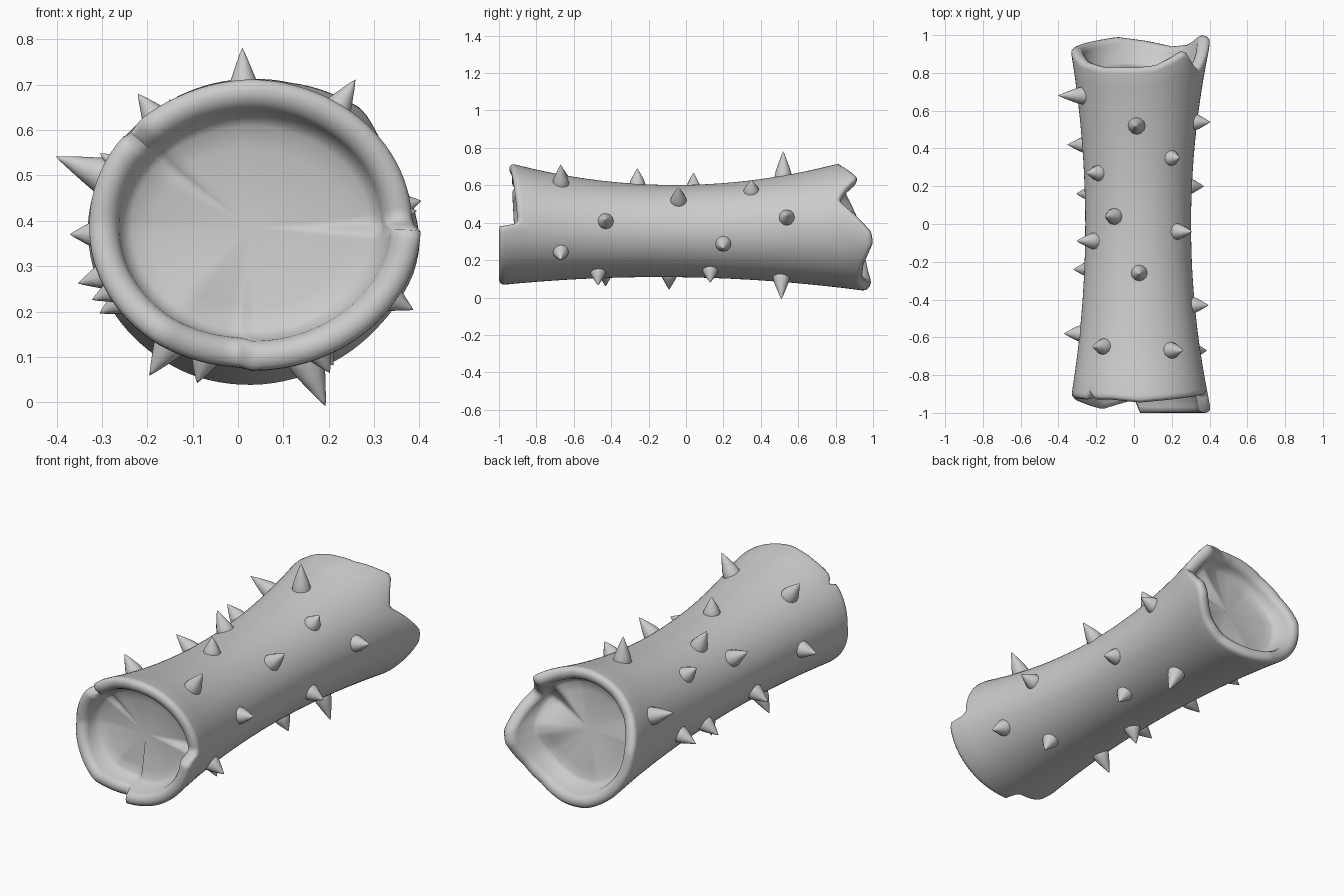
import bpy, bmesh
from math import sin, cos, pi, radians
from mathutils import Vector

if "Cube" in bpy.data.objects:
    bpy.data.objects.remove(bpy.data.objects["Cube"])

SEG = 96

# Jagged end outlines: (angle in degrees around the log, y of the broken edge)
FRONT = [(0, -.92), (3, -.90), (25, -.91), (90, -.945), (115, -.93), (134, -.93), (138, -.89),
         (143, -.93), (180, -.92), (210, -.95), (235, -.98), (262, -.935), (266, -.94),
         (270, -1.0), (320, -1.0), (356, -1.0), (360, -.92)]
BACK = [(0, .95), (10, .90), (25, .82), (36, .86), (47, .92), (60, .88), (75, .84), (90, .83),
        (125, .83), (150, .86), (180, .93), (215, .96), (250, .99), (275, .97), (300, .94),
        (320, .95), (342, 1.0), (352, .99), (360, .95)]


def edge_y(table, deg):
    for (a, u), (b, v) in zip(table, table[1:]):
        if a <= deg <= b:
            return u + (v - u) * (deg - a) / (b - a)


def surface(a, y, inset=0.0):
    """Point on the waisted log; inset moves it inward."""
    rx = .28 + .10 * y * y + .001 * y - inset
    rz = .247 + .105 * y * y + .0177 * y - inset
    return Vector((.022 + .01 * y * y + rx * cos(a), y, .355 + .045 * y * y + rz * sin(a)))


def finish(name, bm, angle):
    bmesh.ops.recalc_face_normals(bm, faces=bm.faces)
    me = bpy.data.meshes.new(name)
    bm.to_mesh(me)
    bm.free()
    ob = bpy.data.objects.new(name, me)
    bpy.context.collection.objects.link(ob)
    bpy.ops.object.select_all(action='DESELECT')
    ob.select_set(True)
    bpy.context.view_layer.objects.active = ob
    bpy.ops.object.shade_smooth_by_angle(angle=radians(angle))
    return ob


# Log body: recessed front end, rounded lip, bark, rounded lip, recessed back end
LIP = [(.066, .032), (.060, .012), (.045, .002), (.030, 0), (.014, .005), (.003, .016), (0, .034)]
columns = []
for i in range(SEG):
    deg = 360 * i / SEG
    a = radians(deg)
    yf, yb = edge_y(FRONT, deg), edge_y(BACK, deg)
    # the recessed floors partly follow the broken edges
    ff, fb = -.86 + .4 * (yf + .95), .81 + .5 * (yb - .90)
    col = [surface(a, ff + .025, .13), surface(a, ff + .015, .085), surface(a, ff, .066)]
    col += [surface(a, yf + d, inset) for inset, d in LIP]
    n = 22
    y0, y1 = yf + .034, yb - .034
    col += [surface(a, y0 + (y1 - y0) * k / n) for k in range(1, n)]
    col += [surface(a, yb - d, inset) for inset, d in reversed(LIP)]
    fb = min(fb, yb - .04)
    col += [surface(a, fb, .066), surface(a, fb - .012, .085), surface(a, fb - .02, .13)]
    columns.append(col)

bm = bmesh.new()
grid = [[bm.verts.new(p) for p in col] for col in columns]
for i in range(SEG):
    c, d = grid[i], grid[(i + 1) % SEG]
    for k in range(len(c) - 1):
        bm.faces.new((c[k], d[k], d[k + 1], c[k + 1]))
for k, y in ((0, -.825), (-1, .785)):
    mid = bm.verts.new((.03, y, .385))
    for i in range(SEG):
        bm.faces.new((grid[i][k], grid[(i + 1) % SEG][k], mid))
finish("hollow_log", bm, 80)

# Thorns: (y, angle in degrees, height)
THORNS = [(.52, 92, .125), (.35, 53, .065), (.54, 12, .075), (.20, -16, .075), (-.04, 42, .10),
          (.04, 117, .10), (-.26, 89, .08), (-.67, 58, .11), (-.43, 10, .075), (-.67, -28, .08),
          (-.47, -62, .075), (-.09, 252, .08), (.13, -58, .07), (.51, -67, .12),
          (.68, 158, .13), (.42, 196, .09), (.16, 208, .085), (-.09, 147, .105),
          (-.24, 203, .085), (-.58, 180, .08), (.27, 138, .08), (-.65, 126, .095),
          (-.43, 237, .10)]
PROFILE = [(1.0, -.3), (.98, 0), (.82, .25), (.48, .6), (.14, .93)]
SIDES = 12
bm = bmesh.new()
for y, deg, h in THORNS:
    a = radians(deg)
    base = surface(a, y)
    out = Vector((cos(a), 0, sin(a)))
    side = Vector((-sin(a), 0, cos(a)))
    along = Vector((0, 1, 0))
    r = .038 + .07 * h
    rings = []
    for w, t in PROFILE:
        centre = base + out * h * t
        rings.append([bm.verts.new(centre + (side * cos(2 * pi * j / SIDES)
                                             + along * sin(2 * pi * j / SIDES)) * r * w)
                      for j in range(SIDES)])
    tip = bm.verts.new(base + out * h * 1.04)
    for j in range(SIDES):
        m = (j + 1) % SIDES
        for p, q in zip(rings, rings[1:]):
            bm.faces.new((p[j], p[m], q[m], q[j]))
        bm.faces.new((rings[-1][j], rings[-1][m], tip))
    bm.faces.new(rings[0])
finish("thorns", bm, 60)
